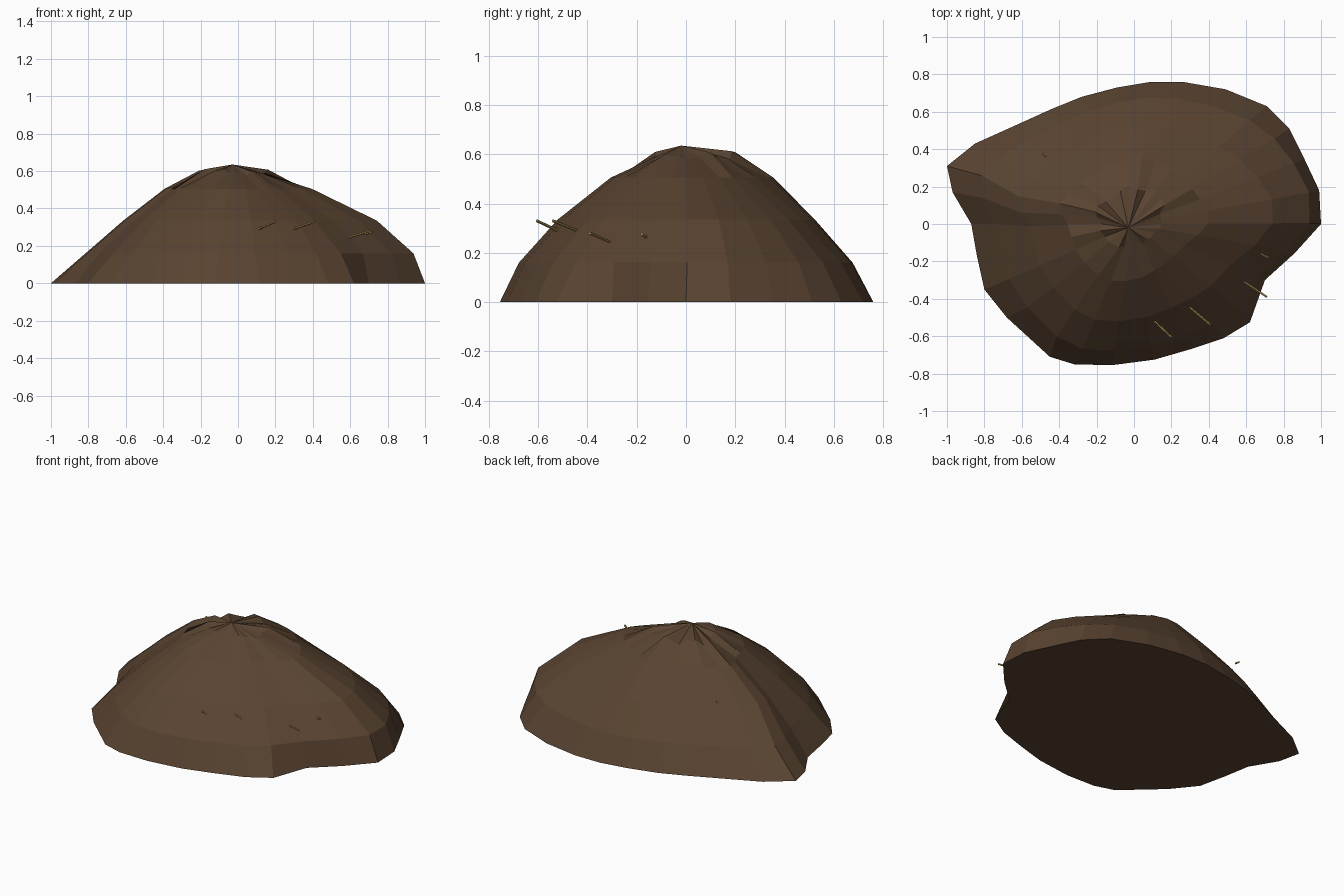
import bpy, bmesh, random
from mathutils import Vector

if "Cube" in bpy.data.objects:
    bpy.data.objects.remove(bpy.data.objects["Cube"])

random.seed(4)


def material(name, color):
    m = bpy.data.materials.new(name)
    m.diffuse_color = (*color, 1)
    m.use_nodes = True
    m.node_tree.nodes["Principled BSDF"].inputs["Base Color"].default_value = m.diffuse_color
    return m


soil = material("soil", (0.100, 0.057, 0.031))
dry_grass = material("dry_grass", (0.48, 0.33, 0.10))


def add_object(name, bm, mat):
    bmesh.ops.recalc_face_normals(bm, faces=bm.faces)
    mesh = bpy.data.meshes.new(name)
    bm.to_mesh(mesh)
    bm.free()
    mesh.materials.append(mat)
    obj = bpy.data.objects.new(name, mesh)
    bpy.context.collection.objects.link(obj)


def soften(points):
    """Round off corners of a closed ring a little."""
    n = len(points)
    return [points[i] * .6 + (points[i - 1] + points[(i + 1) % n]) * .2 for i in range(n)]


# Footprint of the heap, anticlockwise
outline = [(1, 0), (.99, .18), (.91, .35), (.83, .51), (.71, .63), (.49, .72),
           (.26, .76), (.09, .76), (-.09, .73), (-.28, .68), (-.44, .615),
           (-.65, .52), (-.85, .43), (-1, .31), (-.97, .17), (-.87, 0),
           (-.84, -.17), (-.80, -.35), (-.68, -.50), (-.45, -.71),
           (-.32, -.75), (-.12, -.755), (.11, -.725), (.30, -.67),
           (.48, -.61), (.62, -.525), (.70, -.30), (.86, -.155)]

# Each layer: height, shrink factor towards right, back, left, front,
# extra shrink on the right-hand diagonals, forward shift of the left ridge
layers = [(0, 1, 1, 1, 1, 0, 0),
          (.16, .97, .90, .84, .91, .05, 0),
          (.335, .77, .70, .63, .70, .08, .06),
          (.505, .41, .48, .40, .41, .07, .02),
          (.605, .15, .26, .20, .15, 0, 0)]

# Soil heap: faceted rings closed by a peak and a flat base
bm = bmesh.new()
rings = []
for level, (z, right, back, left, front, diagonal, shift) in enumerate(layers):
    points = []
    for x, y in outline:
        d = Vector((x, y)).normalized()
        s = (right if x > 0 else left) * d.x ** 2 + (back if y > 0 else front) * d.y ** 2
        if x > 0:
            s -= diagonal * abs(2 * d.x * d.y) ** 2
        dz = 0
        if level == 4:
            s *= random.uniform(.9, 1.1)
            dz = random.uniform(-.03, .01)
        if x < 0 < y:
            y -= shift * d.x ** 4 / s
        points.append(Vector((x * s, y * s, z + dz)))
    if 0 < level < 4:
        points = soften(points)
    rings.append([bm.verts.new(p) for p in points])
n = len(outline)
peak = bm.verts.new((-.03, -.02, .635))
for i in range(n):
    j = (i + 1) % n
    for low, high in zip(rings, rings[1:]):
        bm.faces.new((low[i], low[j], high[j], high[i]))
    bm.faces.new((rings[-1][i], rings[-1][j], peak))
bm.faces.new(rings[0])
add_object("soil_heap", bm, soil)

# Straws poking out of the slope: inner end, outer end
straws = [((.11, -.52, .29), (.20, -.605, .33)),
          ((.28, -.43, .285), (.41, -.54, .33)),
          ((.59, -.31, .245), (.71, -.39, .28)),
          ((.67, -.155, .26), (.72, -.18, .275)),
          ((-.47, .36, .39), (-.49, .375, .40))]
for k, (a, b) in enumerate(straws):
    a, b = Vector(a), Vector(b)
    bm = bmesh.new()
    bmesh.ops.create_cone(bm, cap_ends=True, segments=6, radius1=.006,
                          radius2=.006, depth=(b - a).length)
    turn = (b - a).to_track_quat('Z', 'Y').to_matrix().to_4x4()
    turn.translation = (a + b) / 2
    bm.transform(turn)
    add_object(f"straw_{k + 1}", bm, dry_grass)
